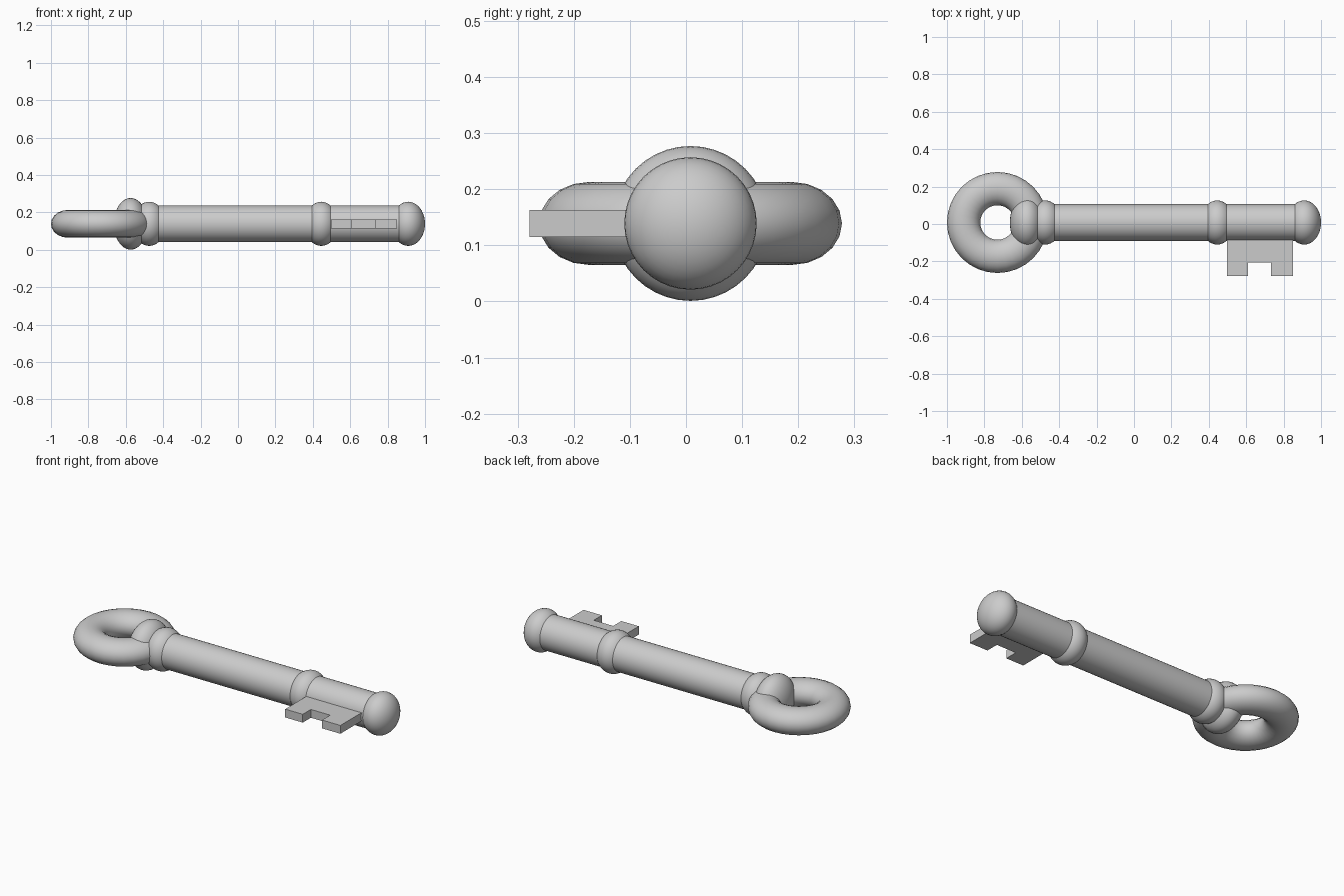
import bpy, bmesh, math

if "Cube" in bpy.data.objects:
    bpy.data.objects.remove(bpy.data.objects["Cube"])

CY, CZ = 0.008, 0.139  # key axis


def smooth(name):
    obj = bpy.context.object
    obj.name = name
    bpy.ops.object.transform_apply(location=False, rotation=True, scale=True)
    bpy.ops.object.shade_smooth_by_angle(angle=math.radians(40))
    return obj


def knob(name, x, radius):
    # flattened ball with its poles along the shaft
    bpy.ops.mesh.primitive_uv_sphere_add(segments=40, ring_count=20, radius=1,
                                         location=(x, CY, CZ), rotation=(0, math.pi / 2, 0))
    bpy.context.object.scale = (radius, radius, 0.09)
    return smooth(name)


# bow: slightly flattened ring handle
bpy.ops.mesh.primitive_torus_add(location=(-0.73, CY, CZ), major_radius=0.181, minor_radius=0.089,
                                 major_segments=32, minor_segments=20)
bpy.context.object.scale = (1, 1, 0.83)
smooth("ring_handle")

# shaft
x0, x1 = -0.5, 0.91
bpy.ops.mesh.primitive_cylinder_add(vertices=40, radius=0.098, depth=x1 - x0,
                                    location=((x0 + x1) / 2, CY, CZ), rotation=(0, math.pi / 2, 0))
smooth("shaft")

# collars and end knob
for name, x, r in (("handle_collar", -0.574, 0.138), ("rear_collar", -0.475, 0.118),
                   ("front_collar", 0.445, 0.118), ("end_knob", 0.91, 0.118)):
    knob(name, x, r)

# notched bit, extruded from its outline
outline = [(0.497, -0.05), (0.497, -0.279), (0.609, -0.279), (0.609, -0.205),
           (0.733, -0.205), (0.733, -0.279), (0.85, -0.279), (0.85, -0.05)]
bm = bmesh.new()
face = bm.faces.new([bm.verts.new((x, y, 0.115)) for x, y in outline])
top = bmesh.ops.extrude_face_region(bm, geom=[face])["geom"]
bmesh.ops.translate(bm, vec=(0, 0, 0.048), verts=[v for v in top if isinstance(v, bmesh.types.BMVert)])
bmesh.ops.recalc_face_normals(bm, faces=bm.faces)
mesh = bpy.data.meshes.new("key_bit")
bm.to_mesh(mesh)
bm.free()
bpy.context.collection.objects.link(bpy.data.objects.new("key_bit", mesh))
